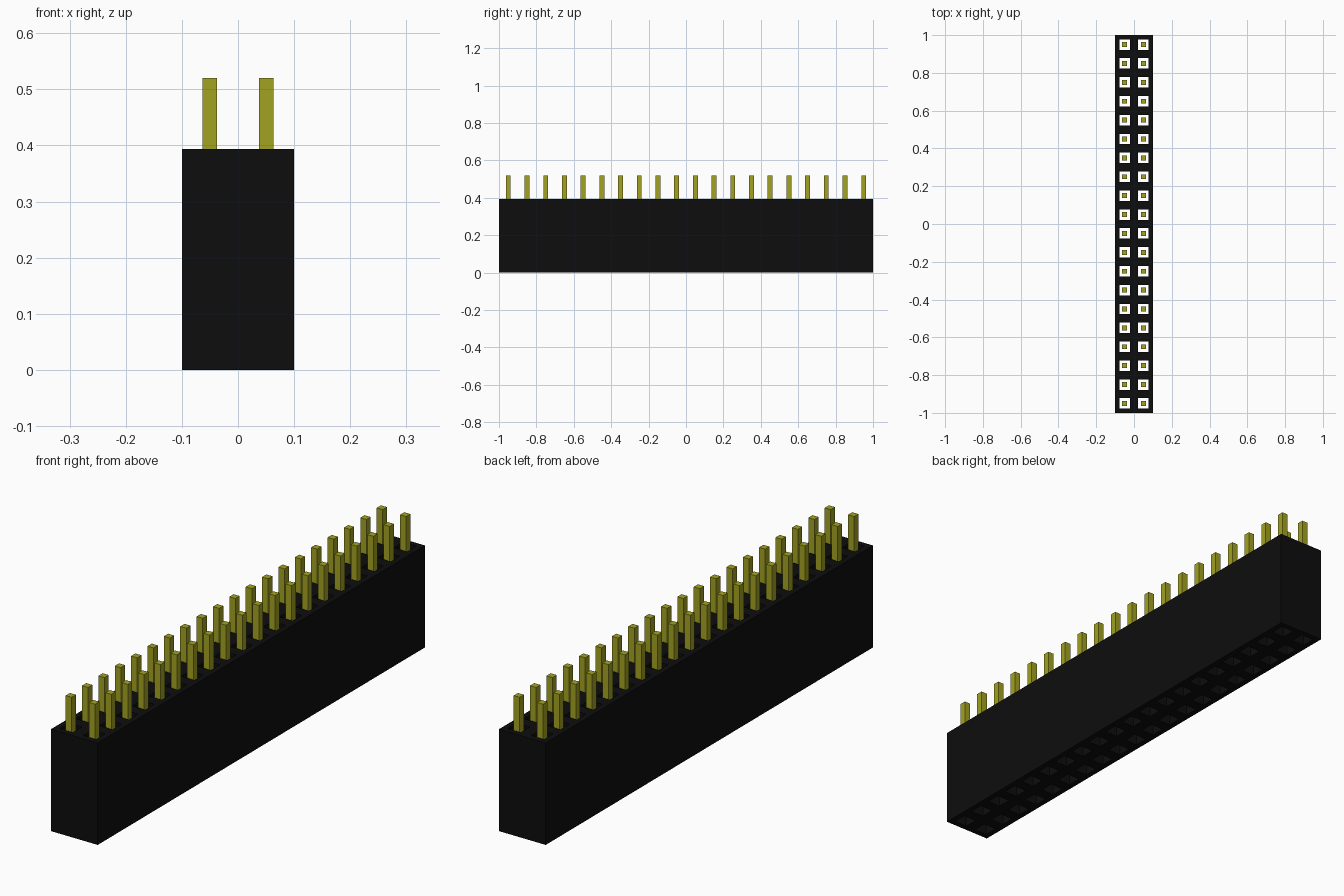
import bpy
import bmesh
from mathutils import Matrix, Vector

ROWS, COLS, PITCH = 20, 2, 0.1
BODY_H, HOLE_W = 0.394, 0.037
PIN_W, PIN_BOTTOM, PIN_TOP = 0.026, 0.12, 0.52

cube = bpy.data.objects.get("Cube")
if cube:
    bpy.data.objects.remove(cube, do_unlink=True)


def make_material(name, rgb, roughness):
    mat = bpy.data.materials.new(name)
    mat.use_nodes = True
    color = (*rgb, 1.0)
    mat.diffuse_color = color
    bsdf = mat.node_tree.nodes["Principled BSDF"]
    bsdf.inputs["Base Color"].default_value = color
    bsdf.inputs["Roughness"].default_value = roughness
    return mat


def make_object(name, bm, mat):
    bmesh.ops.recalc_face_normals(bm, faces=bm.faces[:])
    mesh = bpy.data.meshes.new(name)
    bm.to_mesh(mesh)
    bm.free()
    mesh.materials.append(mat)
    obj = bpy.data.objects.new(name, mesh)
    bpy.context.collection.objects.link(obj)
    return obj


black = make_material("black plastic", (0.004, 0.004, 0.004), 0.6)
brass = make_material("yellow brass", (0.36, 0.36, 0.016), 0.4)

# Housing: one grid cell per socket, each cell opened and extruded upward
bm = bmesh.new()
bmesh.ops.create_grid(bm, x_segments=COLS, y_segments=ROWS, size=1.0,
                      matrix=Matrix.Diagonal((COLS * PITCH / 2, ROWS * PITCH / 2, 1, 1)))
cells = bm.faces[:]
bmesh.ops.inset_individual(bm, faces=cells, thickness=(PITCH - HOLE_W) / 2)
bmesh.ops.delete(bm, geom=cells, context='FACES')
lifted = bmesh.ops.extrude_face_region(bm, geom=bm.faces[:], use_keep_orig=True)
verts = [v for v in lifted["geom"] if isinstance(v, bmesh.types.BMVert)]
bmesh.ops.translate(bm, verts=verts, vec=Vector((0, 0, BODY_H)))
make_object("housing", bm, black)

# Pins: square posts standing free in the sockets
bm = bmesh.new()
for col in range(COLS):
    for row in range(ROWS):
        centre = Vector(((col - (COLS - 1) / 2) * PITCH,
                         (row - (ROWS - 1) / 2) * PITCH,
                         (PIN_BOTTOM + PIN_TOP) / 2))
        size = Matrix.Diagonal((PIN_W, PIN_W, PIN_TOP - PIN_BOTTOM, 1))
        bmesh.ops.create_cube(bm, size=1.0, matrix=Matrix.Translation(centre) @ size)
make_object("contact_pins", bm, brass)
